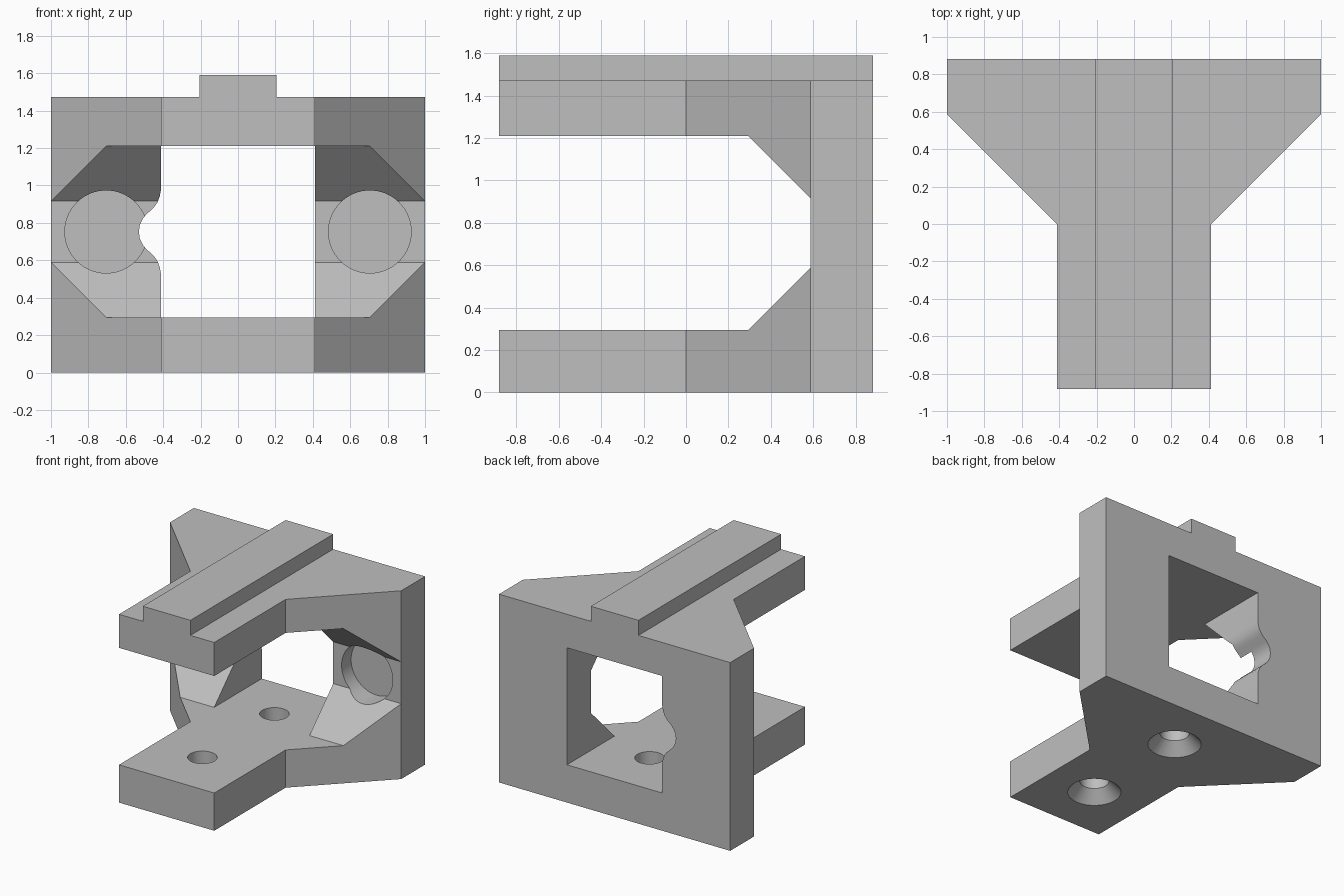
import bpy
import bmesh
import math
from mathutils import Vector

cube = bpy.data.objects.get("Cube")
if cube:
    bpy.data.objects.remove(cube, do_unlink=True)

grey = bpy.data.materials.new("plain grey")
grey.use_nodes = True
colour = (0.52, 0.52, 0.52, 1)
grey.diffuse_color = colour
grey.node_tree.nodes["Principled BSDF"].inputs["Base Color"].default_value = colour

# Main dimensions
HALF_DEPTH, ARM, RAIL = 0.882, 0.412, 0.206
FLOOR, CEILING, TOP, RAIL_TOP = 0.295, 1.21, 1.472, 1.59
WALL_FRONT, CHAMFER = 0.588, 0.294
MID = (FLOOR + CEILING) / 2


def prism(name, points, axis, low, high):
    """Extrude a closed 2D outline along the x, y or z axis."""
    place = {"x": lambda a, b, t: (t, a, b),
             "y": lambda a, b, t: (a, t, b),
             "z": lambda a, b, t: (a, b, t)}[axis]
    bm = bmesh.new()
    ends = [[bm.verts.new(place(a, b, t)) for a, b in points] for t in (low, high)]
    for ring in ends:
        bm.faces.new(ring)
    for i in range(len(points)):
        j = (i + 1) % len(points)
        bm.faces.new((ends[0][i], ends[0][j], ends[1][j], ends[1][i]))
    bmesh.ops.recalc_face_normals(bm, faces=bm.faces)
    return finish(name, bm)


def finish(name, bm):
    mesh = bpy.data.meshes.new(name)
    bm.to_mesh(mesh)
    bm.free()
    mesh.materials.append(grey)
    obj = bpy.data.objects.new(name, mesh)
    bpy.context.collection.objects.link(obj)
    return obj


def circle(cx, cy, radius, steps=64):
    turns = [math.tau * i / steps for i in range(steps)]
    return [(cx + radius * math.cos(t), cy + radius * math.sin(t)) for t in turns]


def lathe(name, centre, profile, steps=48):
    """Solid of revolution about z from (radius, height) rings."""
    bm = bmesh.new()
    rings = [[bm.verts.new(Vector((x, y, z)))
              for x, y in circle(centre[0], centre[1], r, steps)] for r, z in profile]
    bm.faces.new(rings[0])
    bm.faces.new(rings[-1])
    for low, high in zip(rings, rings[1:]):
        for i in range(steps):
            j = (i + 1) % steps
            bm.faces.new((low[i], low[j], high[j], high[i]))
    bmesh.ops.recalc_face_normals(bm, faces=bm.faces)
    return finish(name, bm)


def combine(target, tool, operation):
    mod = target.modifiers.new(operation, "BOOLEAN")
    mod.object, mod.operation, mod.solver = tool, operation, "EXACT"
    bpy.context.view_layer.objects.active = target
    bpy.ops.object.modifier_apply(modifier=mod.name)
    bpy.data.objects.remove(tool, do_unlink=True)


# Y-shaped block: narrow arms widening into the back wall
half = [(ARM, -HALF_DEPTH), (ARM, 0), (1, WALL_FRONT), (1, HALF_DEPTH)]
outline = half + [(-x, y) for x, y in reversed(half)]
body = prism("bracket_body", outline, "z", 0, TOP)

# Gap between the arms, with chamfered inner corners
gap = [(-1.1, FLOOR), (CHAMFER, FLOOR), (WALL_FRONT, FLOOR + CHAMFER),
       (WALL_FRONT, CEILING - CHAMFER), (CHAMFER, CEILING), (-1.1, CEILING)]
combine(body, prism("gap_cutter", gap, "x", -1.2, 1.2), "DIFFERENCE")

# Square window through the back wall, with a wavy notch on its right side
wave = [(0, 0.225), (0.006, 0.19), (0.019, 0.156), (0.04, 0.127), (0.079, 0.092),
        (0.098, 0.068), (0.113, 0.036), (0.118, 0)]
wave = [(-ARM - d, MID + h) for d, h in wave] + [(-ARM - d, MID - h) for d, h in wave[-2::-1]]
window = [(ARM, FLOOR), (ARM, CEILING), (-ARM, CEILING)] + wave + [(-ARM, FLOOR)]
combine(body, prism("window_cutter", window, "y", -0.2, 1.1), "DIFFERENCE")

# Shallow round pockets in the front of the wall
for side in (-1, 1):
    pocket = prism("pocket_cutter", circle(side * 0.705, MID, 0.221), "y", 0, WALL_FRONT + 0.118)
    combine(body, pocket, "DIFFERENCE")

# Countersunk screw holes in the lower arm
for y in (-0.44, 0.45):
    screw = [(0.2, -0.01), (0.105, 0.09), (0.105, FLOOR + 0.1)]
    combine(body, lathe("screw_cutter", (0, y), screw), "DIFFERENCE")

# Rail along the top
rail = [(-RAIL, TOP - 0.1), (RAIL, TOP - 0.1), (RAIL, RAIL_TOP), (-RAIL, RAIL_TOP)]
combine(body, prism("top_rail", rail, "y", -HALF_DEPTH, HALF_DEPTH), "UNION")

bpy.ops.object.select_all(action="DESELECT")
body.select_set(True)
bpy.context.view_layer.objects.active = body
bpy.ops.object.shade_smooth_by_angle(angle=math.radians(30))
